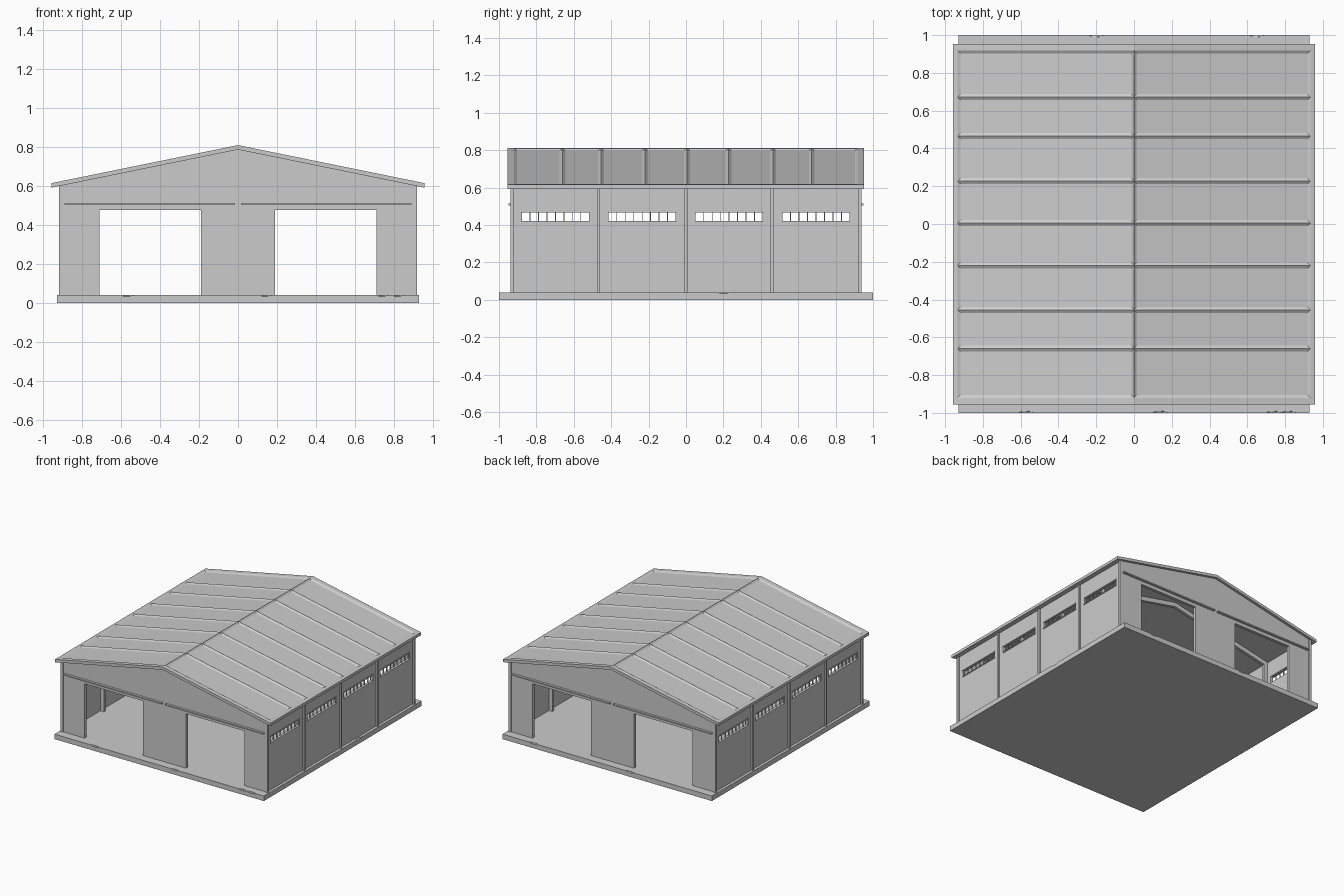
import bpy, bmesh
from mathutils import Vector

if "Cube" in bpy.data.objects:
    bpy.data.objects.remove(bpy.data.objects["Cube"], do_unlink=True)

grey = bpy.data.materials.new("plain grey")
grey.use_nodes = True
COLOUR = (0.6, 0.6, 0.6, 1)
grey.diffuse_color = COLOUR
grey.node_tree.nodes["Principled BSDF"].inputs["Base Color"].default_value = COLOUR

FLOOR, EAVE, RIDGE = 0.04, 0.592, 0.787   # underside heights of the roof
HALF_X, HALF_Y = 0.92, 0.937              # outside of the walls
SLOPE = (RIDGE - EAVE) / 0.957


def finish(name, bm):
    bmesh.ops.recalc_face_normals(bm, faces=bm.faces)
    mesh = bpy.data.meshes.new(name)
    bm.to_mesh(mesh)
    bm.free()
    mesh.materials.append(grey)
    obj = bpy.data.objects.new(name, mesh)
    bpy.context.collection.objects.link(obj)
    return obj


def box(name, x, y, z):
    bm = bmesh.new()
    bmesh.ops.create_cube(bm, size=1)
    for v in bm.verts:
        v.co = Vector(r[0] + (c + 0.5) * (r[1] - r[0]) for c, r in zip(v.co, (x, y, z)))
    return finish(name, bm)


def prism(name, outline, y0, y1):
    """Extrude an outline in x and z from y0 to y1."""
    bm = bmesh.new()
    face = bm.faces.new([bm.verts.new((x, y0, z)) for x, z in outline])
    ext = bmesh.ops.extrude_face_region(bm, geom=[face], use_keep_orig=True)["geom"]
    bmesh.ops.translate(bm, vec=(0, y1 - y0, 0),
                        verts=[g for g in ext if isinstance(g, bmesh.types.BMVert)])
    return finish(name, bm)


def mirrored(outline):
    return outline + [(-x, z) for x, z in reversed(outline)]


# Floor slab with small chips knocked out of its upper edges
slab = box("floor_slab", (-0.93, 0.93), (-1, 1), (0, FLOOR))
bm = bmesh.new()
chips = [(-0.57, -1), (0.14, -1), (0.74, -1), (0.82, -1), (-0.2, 1), (0.65, 1), (0.93, 0.2)]
for x, y in chips:
    new = bmesh.ops.create_icosphere(bm, subdivisions=1, radius=1)["verts"]
    size = Vector((0.012, 0.045, 0.008)) if x == 0.93 else Vector((0.045, 0.012, 0.008))
    for v in new:
        v.co = Vector((x, y, FLOOR)) + v.co * size
cutter = finish("chip_cutter", bm)
cutter.hide_render = True
cutter.hide_set(True)
cut = slab.modifiers.new("chips", "BOOLEAN")
cut.operation, cut.object, cut.solver = "DIFFERENCE", cutter, "EXACT"

# Gable walls with two tall doorways, and a door rail over each doorway
half = [(0.19, FLOOR), (0.19, 0.477), (0.71, 0.477), (0.71, FLOOR), (0.9, FLOOR),
        (0.9, RIDGE - 0.9 * SLOPE)]
gable = half + [(0, RIDGE)] + [(-x, z) for x, z in reversed(half)]
for side, end in ((-1, "front"), (1, "back")):
    outer = side * HALF_Y
    prism(end + "_gable_wall", gable, outer - side * 0.005, outer - side * 0.03)
    for s, hand in ((-1, "right"), (1, "left")):
        box(f"{end}_{hand}_door_rail", sorted((s * 0.015, s * 0.89)),
            sorted((outer - side * 0.006, outer + side * 0.013)), (0.504, 0.514))

# Side walls: bays between posts, each with a strip window of eight panes
POSTS = (-0.928, -0.468, -0.001, 0.462, 0.928)
WIN_LOW, WIN_HIGH = 0.417, 0.47
for s, hand in ((-1, "right"), (1, "left")):
    for i, y in enumerate(POSTS):
        box(f"{hand}_post_{i}", sorted((s * 0.897, s * HALF_X)),
            (y - 0.009, y + 0.009), (FLOOR, 0.602))
    wall_x = sorted((s * 0.885, s * 0.908))
    for i, (a, b) in enumerate(zip(POSTS, POSTS[1:])):
        mid = (a + b) / 2
        w0, w1 = mid - 0.183, mid + 0.183
        bm = bmesh.new()
        ys, zs = (a, w0, w1, b), (FLOOR, WIN_LOW, WIN_HIGH, 0.602)
        grid = [[bm.verts.new((s * 0.908, y, z)) for z in zs] for y in ys]
        for j in range(3):
            for k in range(3):
                if (j, k) != (1, 1):
                    bm.faces.new((grid[j][k], grid[j + 1][k],
                                  grid[j + 1][k + 1], grid[j][k + 1]))
        ext = bmesh.ops.extrude_face_region(bm, geom=bm.faces[:], use_keep_orig=True)["geom"]
        bmesh.ops.translate(bm, vec=(-s * 0.022, 0, 0),
                            verts=[g for g in ext if isinstance(g, bmesh.types.BMVert)])
        finish(f"{hand}_wall_bay_{i}", bm)
        for k in range(9):
            y = w0 + 0.002 + k * (w1 - w0 - 0.004) / 8
            box(f"{hand}_window_bar_{i}_{k}", sorted((s * 0.892, s * 0.902)),
                (y - 0.002, y + 0.002), (WIN_LOW, WIN_HIGH))
        for z, part in ((WIN_LOW, "sill"), (WIN_HIGH, "head")):
            box(f"{hand}_window_{part}_{i}", sorted((s * 0.89, s * 0.913)),
                (w0 - 0.003, w1 + 0.003), (z - 0.003, z + 0.003))

# Inner portal frames carrying the roof
for i, y in enumerate(POSTS[1:-1]):
    leg = [(0.885, FLOOR), (0.885, RIDGE - 0.885 * SLOPE), (0, RIDGE)]
    inner = [(0, RIDGE - 0.035), (0.855, RIDGE - 0.035 - 0.855 * SLOPE), (0.855, FLOOR)]
    outline = leg + [(-x, z) for x, z in reversed(leg[:2])]
    outline += [(-x, z) for x, z in reversed(inner[1:])] + inner
    prism(f"portal_frame_{i}", outline, y - 0.012, y + 0.012)

# Roof: a gabled sheet with each bay pressed in to leave raised ribs and a rim
RIBS = (-0.955, -0.92, -0.66, -0.455, -0.22, 0.005, 0.227, 0.465, 0.672, 0.918, 0.953)
XS = (-0.957, -0.935, 0, 0.935, 0.957)
bm = bmesh.new()
grid = [[bm.verts.new((x, y, RIDGE + 0.023 - abs(x) * SLOPE)) for y in RIBS] for x in XS]
bays = []
for i in range(len(XS) - 1):
    for j in range(len(RIBS) - 1):
        face = bm.faces.new((grid[i][j], grid[i + 1][j], grid[i + 1][j + 1], grid[i][j + 1]))
        if i in (1, 2) and 0 < j < len(RIBS) - 2:
            bays.append(face)
ext = bmesh.ops.extrude_face_region(bm, geom=bm.faces[:], use_keep_orig=True)["geom"]
bmesh.ops.translate(bm, vec=(0, 0, -0.023),
                    verts=[g for g in ext if isinstance(g, bmesh.types.BMVert)])
bmesh.ops.recalc_face_normals(bm, faces=bm.faces)
bmesh.ops.inset_individual(bm, faces=bays, thickness=0.022, depth=-0.009)
finish("roof", bm)
